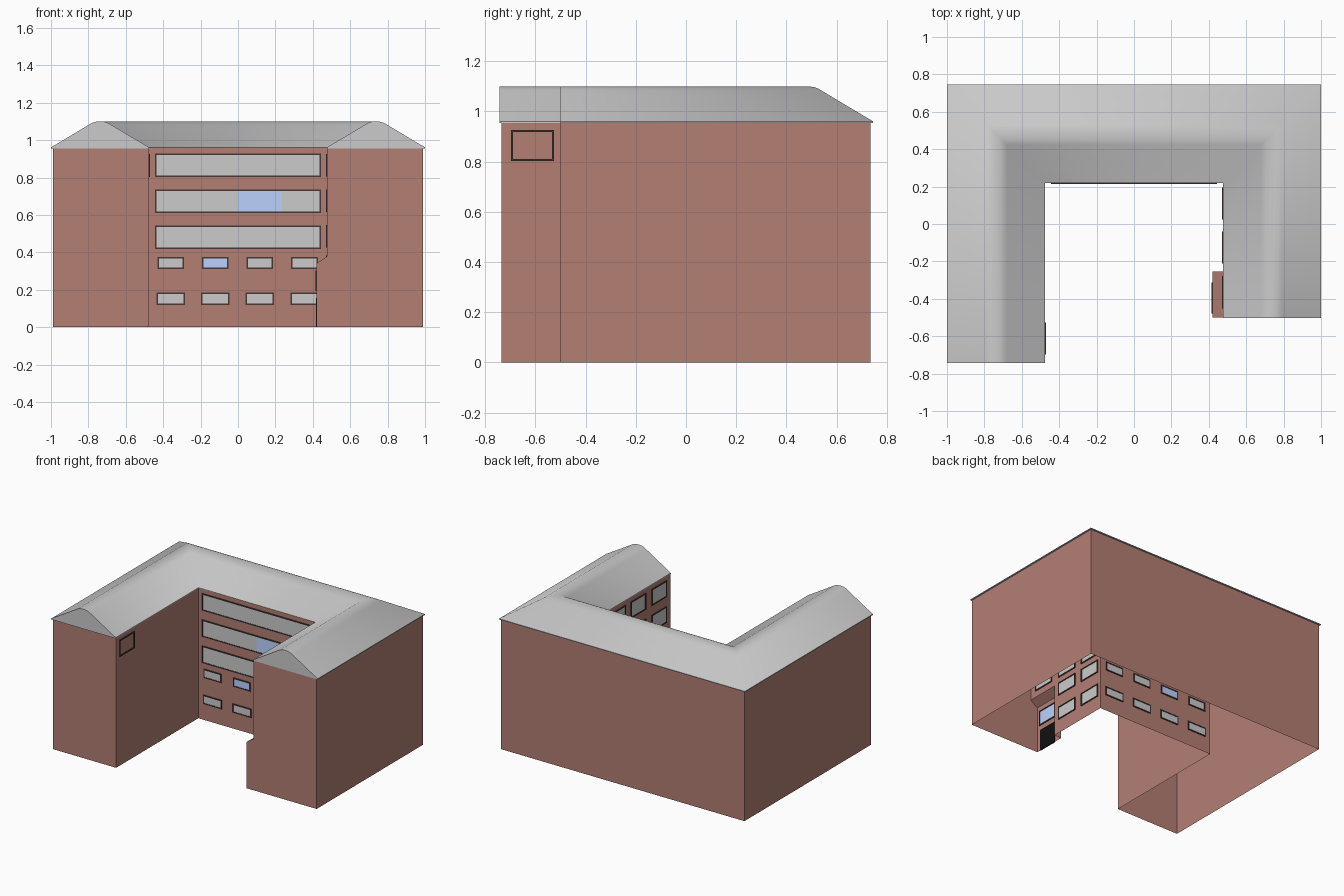
import bpy, bmesh
from mathutils import Vector, Matrix

if "Cube" in bpy.data.objects:
    bpy.data.objects.remove(bpy.data.objects["Cube"])


def material(name, rgb):
    m = bpy.data.materials.new(name)
    m.diffuse_color = (*rgb, 1)
    m.use_nodes = True
    m.node_tree.nodes["Principled BSDF"].inputs["Base Color"].default_value = m.diffuse_color
    return m


BRICK = material("brick", (0.45, 0.21, 0.175))
DARK = material("dark_frame", (0.06, 0.04, 0.035))
BLUE = material("blue_glass", (0.5, 0.65, 1.0))
BLACK = material("black_door", (0.005, 0.005, 0.005))


def finish(name, bm, mat=None, normals=True):
    if normals:
        bmesh.ops.recalc_face_normals(bm, faces=bm.faces)
    me = bpy.data.meshes.new(name)
    bm.to_mesh(me)
    bm.free()
    ob = bpy.data.objects.new(name, me)
    bpy.context.collection.objects.link(ob)
    if mat:
        me.materials.append(mat)
    return ob


def box(bm, lo, hi):
    lo, hi = Vector(lo), Vector(hi)
    mat = Matrix.Translation((lo + hi) / 2) @ Matrix.Diagonal((*(hi - lo), 1))
    bmesh.ops.create_cube(bm, size=1, matrix=mat)


def face(bm, *pts):
    bm.faces.new([bm.verts.new(p) for p in pts])


# Plan dimensions
OUT, INN, BACK, COURT = 0.99, 0.477, 0.735, 0.22
FL, FR, H = -0.735, -0.5, 0.96
PX, PB, PT, PE = 0.42, -0.255, 0.38, 0.34   # porch face, back end, top, eave

# Brick walls: single skin, open underneath, running round the U plan
bm = bmesh.new()
path = [(INN, PB), (INN, COURT), (-INN, COURT), (-INN, FL), (-OUT, FL),
        (-OUT, BACK), (OUT, BACK), (OUT, FR), (INN, FR)]
for (ax, ay), (bx, by) in zip(path, path[1:]):
    face(bm, (ax, ay, 0), (ax, ay, H), (bx, by, H), (bx, by, 0))
face(bm, (INN, FR, PT), (INN, FR, H), (INN, PB, H), (INN, PB, PT))
bmesh.ops.remove_doubles(bm, verts=bm.verts, dist=1e-4)
finish("brick_walls", bm, BRICK)

# Entrance porch with a sloped top, open to the inside of the wing
bm = bmesh.new()
prof = [(INN, PT), (PX, PE), (PX, 0)]
for (ax, az), (bx, bz) in zip(prof, prof[1:]):
    face(bm, (ax, FR, az), (ax, PB, az), (bx, PB, bz), (bx, FR, bz))
for y in (FR, PB):
    face(bm, (INN, y, 0), (INN, y, PT), (PX, y, PE), (PX, y, 0))
bmesh.ops.remove_doubles(bm, verts=bm.verts, dist=1e-4)
finish("entrance_porch", bm, BRICK)

# Roof: rounded gable profile swept along the U with mitred corners
half = [(0.2625, 0.955), (0.2625, 0.961), (0.16, 1.022), (0.06, 1.082),
        (0.045, 1.091), (0.025, 1.098)]
profile = half + [(0, 1.1)] + [(-t, z) for t, z in reversed(half)]
R, C = 0.7375, 0.4825
bm = bmesh.new()
rings = []
for cx, cy, mx, my in [(-R, -0.743, -1, 0), (-R, C, -1, 1),
                       (R, C, 1, 1), (R, -0.503, 1, 0)]:
    rings.append([bm.verts.new((cx + mx * t, cy + my * t, z)) for t, z in profile])
n = len(profile)
for a, b in zip(rings, rings[1:]):
    for i in range(n):
        j = (i + 1) % n
        bm.faces.new((a[i], a[j], b[j], b[i]))
bm.faces.new(rings[0])
bm.faces.new(rings[-1])
roof = finish("roof", bm)
bpy.context.view_layer.objects.active = roof
roof.select_set(True)
bpy.ops.object.shade_smooth_by_angle(angle=0.87)

# Windows: frames and panes gathered into shared meshes
frames, panes, blues = bmesh.new(), bmesh.new(), bmesh.new()


def slab(bm, axis, pos, u0, u1, z0, z1, d):
    """Thin upright box on a wall facing along the given axis."""
    if axis == 'x':
        box(bm, (pos - d, u0, z0), (pos + d, u1, z1))
    else:
        box(bm, (u0, pos - d, z0), (u1, pos + d, z1))


def window(axis, pos, u0, u1, z0, z1, pane=panes, t=0.008):
    for a, b, c, d in [(u0 - t, u1 + t, z0 - t, z0), (u0 - t, u1 + t, z1, z1 + t),
                       (u0 - t, u0, z0, z1), (u1, u1 + t, z0, z1)]:
        slab(frames, axis, pos, a, b, c, d, 0.006)
    if pane:
        slab(pane, axis, pos, u0, u1, z0, z1, 0.003)


# Courtyard wall: three long bands, the middle one with a blue section
for z0, z1 in [(0.811, 0.92), (0.425, 0.535)]:
    window('y', COURT, -0.437, 0.437, z0, z1)
window('y', COURT, -0.437, 0.437, 0.618, 0.727, None)
for bm, u0, u1 in [(panes, -0.437, 0), (blues, 0, 0.235), (panes, 0.235, 0.437)]:
    slab(bm, 'y', COURT, u0, u1, 0.618, 0.727, 0.003)

# Courtyard wall: two rows of small windows
for z0, z1, w in [(0.318, 0.368, 0.063), (0.126, 0.176, 0.068)]:
    for i in range(4):
        x = -0.36 + 0.2385 * i
        blue = i == 1 and z0 > 0.3
        window('y', COURT, x - w, x + w, z0, z1, blues if blue else panes)

# Right wing courtyard side: regular windows, skipping the porch
for z, h in [(0.865, 0.052), (0.675, 0.052), (0.485, 0.052), (0.335, 0.04), (0.15, 0.04)]:
    for y in (-0.365, -0.125, 0.11):
        if z > 0.4 or y > -0.3:
            window('x', INN, y - 0.078, y + 0.078, z - h, z + h)

# Porch window, and the lone empty frame on the left wing
window('x', PX, -0.47, -0.32, 0.20, 0.295, blues)
window('x', -INN, -0.69, -0.535, 0.811, 0.918, None)

finish("window_frames", frames, DARK)
finish("window_panes", panes)
finish("blue_window_panes", blues, BLUE)

# Entrance door
bm = bmesh.new()
slab(bm, 'x', PX, -0.47, -0.32, 0, 0.155, 0.004)
finish("entrance_door", bm, BLACK)
